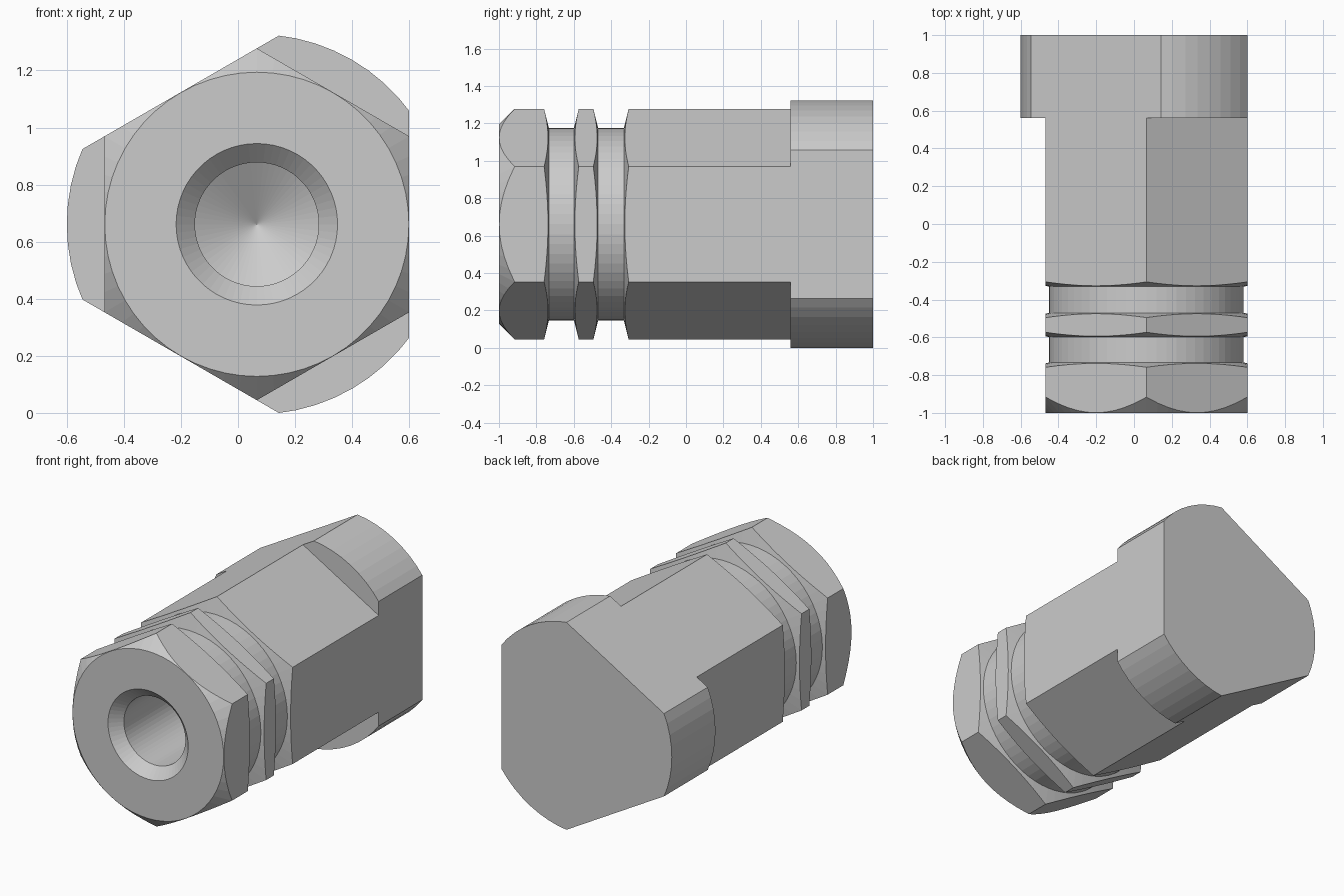
import bpy, bmesh, math
from mathutils import Vector

if "Cube" in bpy.data.objects:
    bpy.data.objects.remove(bpy.data.objects["Cube"])

CX, CZ = 0.066, 0.661      # axis of the part runs along y
R, APO = 0.666, 0.534      # outer radius, distance of flats from axis
STEP = 0.56                # where the front hexagon meets the rear lobes
SEG = 60
NORMALS = [Vector((math.cos(a), 0, math.sin(a)))
           for a in (math.radians(60 * i) for i in range(6))]


def groove(y0, y1, r=0.515, flare=0.038):
    return [(R, y1 + flare), (r, y1), (r, y0), (R, y0 - flare)]


def lathe(profile):
    """Closed solid turned around the y axis from (radius, y) points."""
    bm = bmesh.new()
    verts = [bm.verts.new((r, y, 0)) for r, y in profile]
    edges = [bm.edges.new(pair) for pair in zip(verts, verts[1:])]
    bmesh.ops.spin(bm, geom=verts + edges, cent=(0, 0, 0), axis=(0, 1, 0),
                   angle=math.tau, steps=SEG, use_duplicate=False)
    bmesh.ops.remove_doubles(bm, verts=bm.verts[:], dist=1e-4)
    return bm


def slice_flat(bm, n, cut=True):
    """Split along one flat; with cut, remove the outside and cap it."""
    geom = bm.verts[:] + bm.edges[:] + bm.faces[:]
    res = bmesh.ops.bisect_plane(bm, geom=geom, dist=1e-5, plane_co=n * APO,
                                 plane_no=n, clear_outer=cut)
    if cut:
        edges = [e for e in res["geom_cut"] if isinstance(e, bmesh.types.BMEdge)]
        bmesh.ops.edgeloop_fill(bm, edges=edges)


def open_step(bm):
    """Remove the faces hidden where hexagon and lobes join."""
    hidden = []
    for f in bm.faces:
        c = f.calc_center_median()
        if (all(abs(v.co.y - STEP) < 1e-4 for v in f.verts)
                and all(c.dot(n) < APO - 1e-5 for n in NORMALS)):
            hidden.append(f)
    bmesh.ops.delete(bm, geom=hidden, context='FACES')


# Front: hexagon with two turned grooves, nose chamfer and drilled hole
front = lathe([(0, STEP), (R, STEP)]
              + groove(-0.47, -0.332) + groove(-0.733, -0.599)
              + [(R, -1 + R - APO + 0.001), (APO - 0.001, -1.0),
                 (0.283, -1.0), (0.217, -0.934), (0.217, 0.0), (0, 0.13)])
for n in NORMALS:
    slice_flat(front, n)
open_step(front)

# Rear: round head with three flats, split so that only the lobes keep a step face
rear = lathe([(0, 1.0), (R, 1.0), (R, STEP), (0, STEP)])
for n in NORMALS[0::2]:
    slice_flat(rear, n)
for n in NORMALS[1::2]:
    slice_flat(rear, n, cut=False)
open_step(rear)

# Join both into one body and merge the coplanar flats
mesh = bpy.data.meshes.new("hex_fitting_body")
rear.to_mesh(mesh)
front.from_mesh(mesh)
rear.free()
bmesh.ops.remove_doubles(front, verts=front.verts[:], dist=2e-4)
bmesh.ops.dissolve_limit(front, angle_limit=math.radians(0.5),
                         verts=front.verts[:], edges=front.edges[:])
bmesh.ops.recalc_face_normals(front, faces=front.faces[:])
bmesh.ops.translate(front, vec=(CX, 0, CZ), verts=front.verts[:])
front.to_mesh(mesh)
front.free()
body = bpy.data.objects.new("hex_fitting_body", mesh)
bpy.context.collection.objects.link(body)
